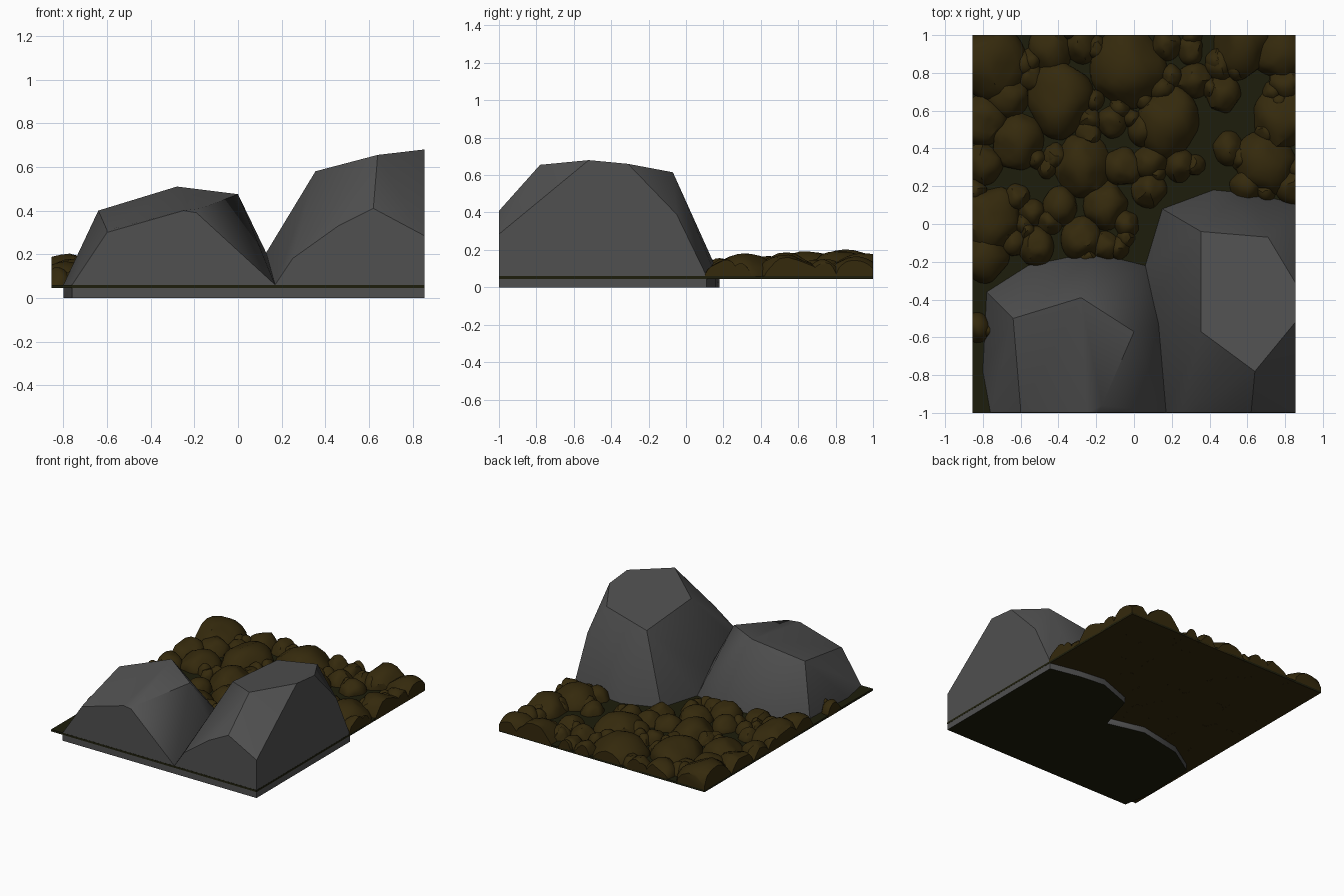
import bpy, bmesh, math, random
from mathutils import Vector

random.seed(4)
HALF_X, HALF_Y = 0.855, 1.0
SLAB_BOTTOM, SLAB_TOP = 0.045, 0.06

cube = bpy.data.objects.get("Cube")
if cube:
    bpy.data.objects.remove(cube, do_unlink=True)


def make_material(name, colour):
    mat = bpy.data.materials.new(name)
    mat.use_nodes = True
    mat.diffuse_color = (*colour, 1)
    for node in mat.node_tree.nodes:
        if node.type == "BSDF_PRINCIPLED":
            node.inputs["Base Color"].default_value = (*colour, 1)
    return mat


def finish(bm, name, mat, underside, angle=None):
    """Make the object; faces pointing straight down take the underside colour."""
    bmesh.ops.recalc_face_normals(bm, faces=bm.faces)
    bm.normal_update()
    for face in bm.faces:
        face.material_index = int(face.normal.z < -0.99)
    mesh = bpy.data.meshes.new(name)
    bm.to_mesh(mesh)
    bm.free()
    mesh.materials.append(mat)
    mesh.materials.append(underside)
    obj = bpy.data.objects.new(name, mesh)
    bpy.context.collection.objects.link(obj)
    if angle:
        bpy.ops.object.select_all(action="DESELECT")
        obj.select_set(True)
        bpy.context.view_layer.objects.active = obj
        bpy.ops.object.shade_smooth_by_angle(angle=math.radians(angle))


def boulder(name, outline, peaks):
    """Faceted rock: a footprint wall with a hull drawn over its peaks."""
    bm = bmesh.new()
    points = [(x, y, z) for x, y in outline for z in (0, SLAB_TOP)] + peaks
    for x, y, z in points:
        bm.verts.new((min(x, HALF_X - 0.001), max(y, 0.001 - HALF_Y), z))
    result = bmesh.ops.convex_hull(bm, input=bm.verts)
    loose = {v for v in result["geom_interior"] if isinstance(v, bmesh.types.BMVert)}
    bmesh.ops.delete(bm, geom=list(loose), context="VERTS")
    bmesh.ops.dissolve_limit(bm, angle_limit=math.radians(3),
                             verts=bm.verts, edges=bm.edges)
    finish(bm, name, grey, soil, 32)


def add_stone(bm, x, y, r):
    """Low rounded stone, widest at the ground, chiselled by random planes."""
    planes = []
    for _ in range(10):
        n = Vector((random.uniform(-1, 1), random.uniform(-1, 1), random.uniform(0, 0.9)))
        planes.append((n.normalized(), random.uniform(0.82, 0.94)))
    stretch = random.uniform(1, 1.2)
    height = min(0.16, 0.065 + 0.6 * r) * random.uniform(0.88, 1)
    for v in bmesh.ops.create_icosphere(bm, subdivisions=3, radius=1)["verts"]:
        p = v.co.copy()
        for n, d in planes:
            reach = p.dot(n)
            if reach > d:
                p -= n * (reach - d)
        v.co = (x + p.x * r * 1.22, y + p.y * r * 1.22 * stretch,
                SLAB_BOTTOM + p.z * height)


def trim(bm, point, normal):
    """Slice off everything beyond a plane and cap the cut."""
    bmesh.ops.bisect_plane(bm, geom=bm.verts[:] + bm.edges[:] + bm.faces[:],
                           plane_co=point, plane_no=normal, clear_outer=True)
    bmesh.ops.holes_fill(bm, edges=[e for e in bm.edges if e.is_boundary], sides=0)


soil = make_material("dark olive soil", (0.0125, 0.0125, 0.0035))
brown = make_material("brown stone", (0.035, 0.0225, 0.0038))
grey = make_material("grey rock", (0.08, 0.08, 0.08))

# Ground slab
bm = bmesh.new()
bmesh.ops.create_cube(bm, size=1)
for v in bm.verts:
    v.co = (v.co.x * 2 * HALF_X, v.co.y * 2 * HALF_Y,
            SLAB_TOP if v.co.z > 0 else SLAB_BOTTOM)
finish(bm, "ground_slab", soil, brown)

# Two large boulders, cut flat at the tile edge
boulder("low_boulder",
        [(-0.76, -1), (-0.8, -0.78), (-0.78, -0.36), (-0.56, -0.22),
         (-0.22, -0.15), (0.06, -0.22), (0.2, -0.5), (0.17, -1)],
        [(-0.64, -0.5, 0.4), (-0.28, -0.39, 0.51), (0, -0.57, 0.475),
         (-0.17, -0.96, 0.41), (-0.6, -0.98, 0.31), (-0.6, -1, 0.3),
         (-0.25, -1, 0.4), (-0.19, -1, 0.39)])
boulder("tall_boulder",
        [(0.17, -1), (0.04, -0.5), (0.06, -0.22), (0.15, 0.08), (0.42, 0.18),
         (0.62, 0.16), (0.855, 0.11), (0.855, -1)],
        [(0.355, -0.04, 0.54), (0.71, -0.07, 0.615), (0.855, -0.31, 0.66),
         (0.855, -0.52, 0.68), (0.64, -0.78, 0.655), (0.355, -0.57, 0.58),
         (0.855, -0.05, 0.39), (0.25, -1, 0.18), (0.46, -1, 0.33),
         (0.62, -1, 0.41), (0.855, -1, 0.285)])

# Bed of stones: position and radius
stones = [
    (-.03, .82, .17), (-.39, .66, .15), (-.77, .85, .17), (-.44, .93, .1),
    (-.28, .95, .08), (.18, .54, .14), (-.27, .31, .13), (-.15, .1, .1),
    (-.06, .3, .09), (-.39, .09, .08), (-.28, -.08, .09), (-.62, .44, .12),
    (-.8, .55, .11), (-.8, .32, .09), (-.76, .02, .14), (-.79, -.17, .11),
    (-.52, -.12, .08), (-.83, -.55, .06), (.69, .32, .14), (.5, .4, .07),
    (.78, .55, .13), (.57, .95, .13), (.77, .9, .12), (.3, .92, .06),
    (.32, .76, .08), (.47, .69, .08), (.46, .84, .07), (-.12, .54, .07),
    (.05, .5, .07), (.08, .33, .08), (.24, .31, .07), (.08, .18, .08),
    (-.04, 0, .06), (-.54, .06, .06), (-.43, .35, .05), (-.67, .68, .1),
    (-.55, .78, .06), (.84, .2, .08), (.8, .74, .08), (.17, .95, .07),
    (-.15, -.12, .06), (-.64, -.1, .06), (.6, .2, .08), (-.62, .14, .06),
    (-.24, .48, .06), (.15, .72, .06)]
bm = bmesh.new()
for x, y, r in stones:
    add_stone(bm, x, y, r)

# Pebbles tucked against the rims of the stones
for x, y, r in random.sample(stones, 36):
    turn = random.uniform(0, math.tau)
    add_stone(bm, x + math.cos(turn) * r * 1.2, y + math.sin(turn) * r * 1.2,
              random.uniform(0.04, 0.06))

# Trim the bed to the slab
trim(bm, (0, 0, SLAB_BOTTOM - 0.0005), (0, 0, -1))
for side in (-1, 1):
    trim(bm, (side * HALF_X, 0, 0), (side, 0, 0))
    trim(bm, (0, side * HALF_Y, 0), (0, side, 0))
finish(bm, "stone_bed", brown, brown, 32)
